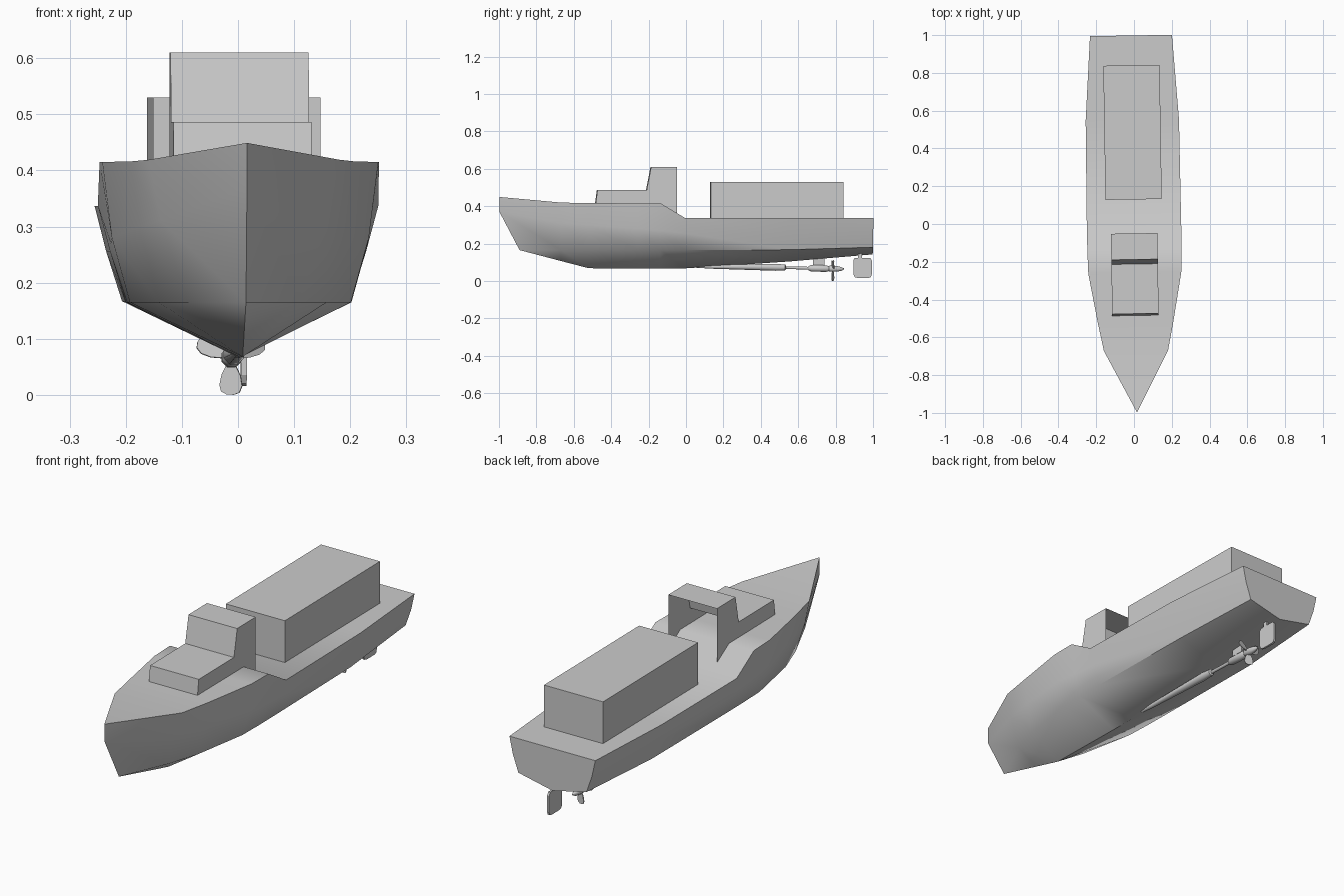
import bpy, bmesh
from math import sin, cos, pi, radians
from mathutils import Matrix, Vector

if "Cube" in bpy.data.objects:
    bpy.data.objects.remove(bpy.data.objects["Cube"])

YAW = Matrix.Rotation(0.016, 4, 'Z')  # whole ship sits slightly turned


def make(name, verts, faces, smooth=None, fix_normals=True):
    me = bpy.data.meshes.new(name)
    me.from_pydata([YAW @ Vector(v) for v in verts], [], faces)
    bm = bmesh.new()
    bm.from_mesh(me)
    bmesh.ops.remove_doubles(bm, verts=bm.verts, dist=1e-5)
    bmesh.ops.dissolve_degenerate(bm, edges=bm.edges, dist=1e-5)
    if fix_normals:
        bmesh.ops.recalc_face_normals(bm, faces=bm.faces)
    bm.to_mesh(me)
    bm.free()
    ob = bpy.data.objects.new(name, me)
    bpy.context.collection.objects.link(ob)
    if smooth:
        bpy.ops.object.select_all(action='DESELECT')
        ob.select_set(True)
        bpy.context.view_layer.objects.active = ob
        bpy.ops.object.shade_smooth_by_angle(angle=radians(smooth))
    return ob


def prism(name, profile, half_w, axis='X', offset=0.0, skip=()):
    """Extrude a (y, z) profile across x; skip lists open side edges."""
    n = len(profile)
    verts = [(offset + s * half_w, y, z) for s in (-1, 1) for y, z in profile]
    faces = [tuple(range(n)), tuple(range(2 * n - 1, n - 1, -1))]
    faces += [(i, (i + 1) % n, (i + 1) % n + n, i + n) for i in range(n) if i not in skip]
    return make(name, verts, faces)


def turned(name, rings, sides=8):
    """Revolved body along y; rings are (y, z centre, radius)."""
    verts, faces = [], []
    for y, zc, r in rings:
        for k in range(sides):
            a = 2 * pi * (k + 0.5) / sides
            verts.append((r * cos(a), y, zc + r * sin(a)))
    for i in range(len(rings) - 1):
        for k in range(sides):
            a, b = i * sides + k, i * sides + (k + 1) % sides
            faces.append((a, b, b + sides, a + sides))
    faces += [tuple(range(sides)), tuple(range(len(verts) - sides, len(verts)))]
    return make(name, verts, faces, 50)


# Hull: stations of deck edge, side knuckle, chine (x, z) and keel z
stations = [
    (-0.67, (0.170, 0.419), (0.148, 0.310), (0.100, 0.165), 0.107),
    (-0.52, (0.200, 0.416), (0.183, 0.300), (0.150, 0.165), 0.068),
    (-0.26, (0.246, 0.415), (0.229, 0.280), (0.197, 0.165), 0.067),
    (-0.14, (0.249, 0.415), (0.229, 0.270), (0.200, 0.165), 0.067),
    (-0.01, (0.250, 0.337), (0.228, 0.255), (0.200, 0.165), 0.067),
    (0.55, (0.247, 0.337), (0.226, 0.255), (0.198, 0.167), 0.104),
    (0.998, (0.217, 0.337), (0.200, 0.260), (0.172, 0.180), 0.142),
]
rows = [[(0, -0.998, 0.449), (0, -0.998, 0.37), (0, -0.89, 0.165), (0, -0.89, 0.165)]]
for y, deck, mid, chine, keel in stations:
    rows.append([(deck[0], y, deck[1]), (mid[0], y, mid[1]), (chine[0], y, chine[1]), (0, y, keel)])
verts = []
for r in rows:
    verts += r + [(-x, y, z) for x, y, z in r[2::-1]]
faces = []
for i in range(len(rows) - 1):
    for k in range(7):  # the seventh strip is the deck
        a, b = i * 7 + k, i * 7 + (k + 1) % 7
        faces.append((a, b, b + 7, a + 7))
faces.append(tuple(range(len(verts) - 7, len(verts))))  # transom
make("hull", verts, faces, 50)

# Deckhouse: shell with stepped roof, open below and at the back
prism("deckhouse", [(-0.485, 0.412), (-0.475, 0.486), (-0.212, 0.486), (-0.188, 0.61),
                    (-0.05, 0.61), (-0.05, 0.358), (-0.14, 0.41)], 0.123, skip=(4, 5, 6))

# Cargo block
prism("cargo_block", [(0.13, 0.335), (0.13, 0.53), (0.84, 0.53), (0.84, 0.335)], 0.149)

# Shaft line: tapered tube, thin shaft, bearing, hub with cone
turned("shaft_tube", [(0.03, 0.077, 0.005), (0.13, 0.076, 0.011), (0.48, 0.073, 0.020),
                      (0.53, 0.072, 0.017), (0.535, 0.072, 0.008)])
turned("propeller_shaft", [(0.50, 0.072, 0.008), (0.80, 0.065, 0.008)])
turned("shaft_bearing", [(0.655, 0.068, 0.012), (0.67, 0.068, 0.019),
                         (0.75, 0.066, 0.019), (0.765, 0.066, 0.014)])
turned("propeller_hub", [(0.763, 0.066, 0.014), (0.77, 0.066, 0.018), (0.805, 0.065, 0.017),
                         (0.83, 0.064, 0.011), (0.846, 0.064, 0.003)])
prism("bearing_strut", [(0.68, 0.07), (0.68, 0.125), (0.74, 0.13), (0.74, 0.07)], 0.005)

# Three propeller blades: rounded paddles with pitch
outline = [(-0.008, 0.012), (-0.018, 0.032), (-0.021, 0.05), (-0.016, 0.062), (-0.005, 0.066),
           (0.008, 0.065), (0.018, 0.06), (0.021, 0.048), (0.017, 0.03), (0.008, 0.012)]
n = len(outline)
for i in range(3):
    m = (Matrix.Translation((0, 0.785, 0.066)) @ Matrix.Rotation(pi + i * 2 * pi / 3, 4, 'Y')
         @ Matrix.Rotation(radians(18), 4, 'Z'))
    v = [m @ Vector((x, s * 0.002, z)) for s in (-1, 1) for x, z in outline]
    f = [tuple(range(n)), tuple(range(2 * n - 1, n - 1, -1))]
    f += [(k, (k + 1) % n, (k + 1) % n + n, k + n) for k in range(n)]
    make(f"propeller_blade_{i + 1}", v, f)

# Rudder and its stock, set just off the centreline
prism("rudder", [(0.895, 0.035), (0.903, 0.02), (0.92, 0.016), (0.975, 0.016), (0.988, 0.02),
                 (0.993, 0.035), (0.993, 0.11), (0.985, 0.124), (0.903, 0.124), (0.895, 0.113)],
      0.005, offset=0.025)
prism("rudder_stock", [(0.92, 0.12), (0.92, 0.15), (0.94, 0.15), (0.94, 0.12)], 0.004, offset=0.025)
